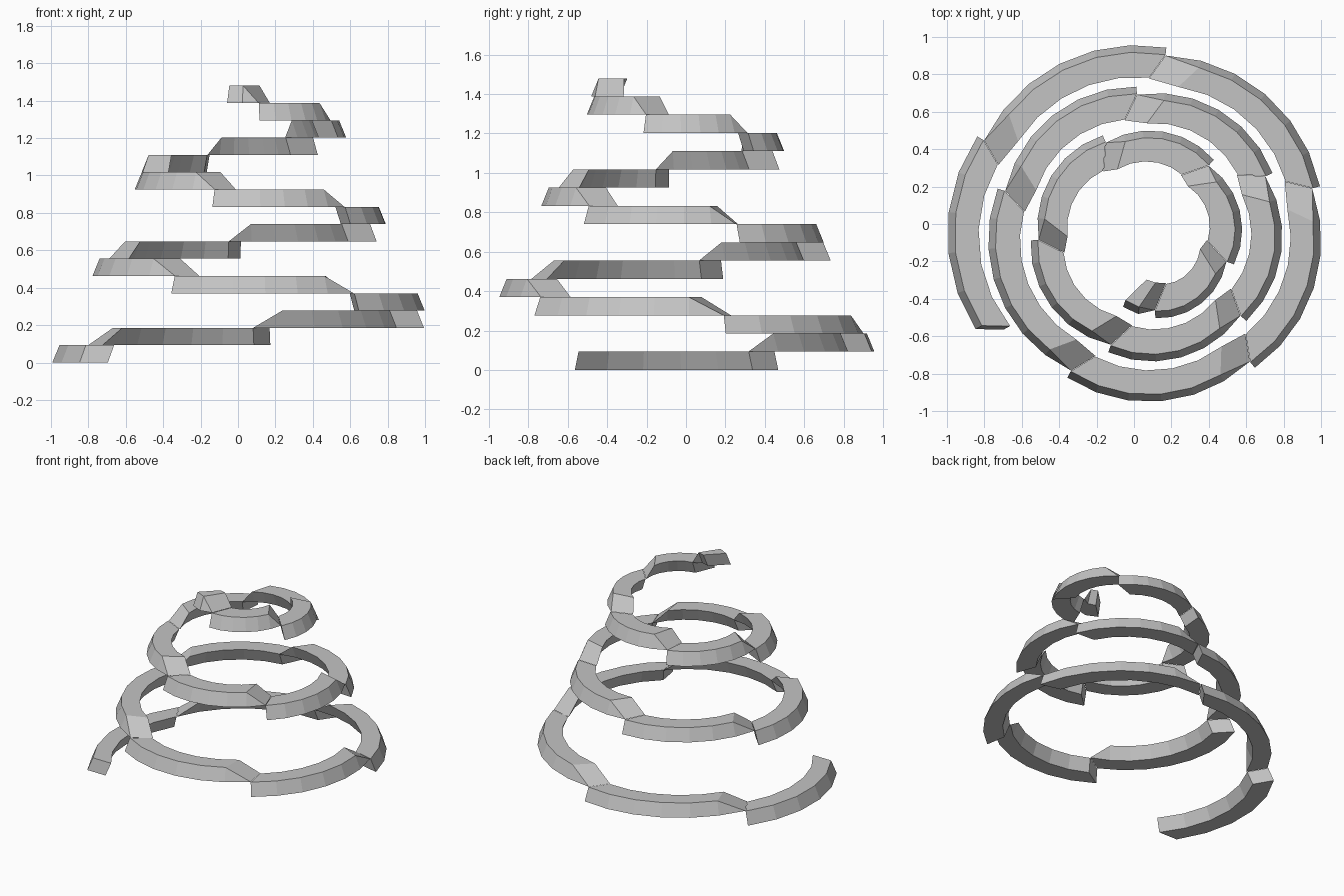
import bpy, bmesh, math

cube = bpy.data.objects.get("Cube")
if cube:
    bpy.data.objects.remove(cube)

grey = bpy.data.materials.new("light_grey")
grey.use_nodes = True
colour = (0.55, 0.55, 0.55, 1)
grey.diffuse_color = colour
grey.node_tree.nodes["Principled BSDF"].inputs["Base Color"].default_value = colour

CX, CY = 0.068, -0.055      # spiral axis
RADIUS, SHRINK = 1.066, 0.0425
RISE = 0.0925               # height of one level
WIDTH, SKEW, LEAN = 0.128, 0.075, 0.038
BULGE = 0.02                # each bar bows out in its middle

# Angles (degrees, clockwise climb) at which each level begins; last is the tip
stops = [209, 150, 84, 15.5, -51, -119, -197, -266, -334, -401,
         -468, -537, -606, -672, -739, -804, -828]


def section(bm, angle, radius, z, height):
    """Leaning, skewed cross-section; a zero height gives just its lower edge."""
    def point(depth, lift):
        r = radius - depth * WIDTH - lift * LEAN
        a = angle + depth * SKEW / r
        return bm.verts.new((CX + r * math.cos(a), CY + r * math.sin(a),
                             z + lift * RISE))
    outer, inner = point(0, 0), point(1, 0)
    if height == 0:
        return [outer, inner, inner, outer]
    return [outer, inner, point(1, height), point(0, height)]


def add_bar(level, start, end):
    """One flat curved bar; all but the lowest start with a wedge-shaped ramp."""
    bm = bmesh.new()
    steps = max(2, round((start - end) / 11.25))
    rings = []
    for j in range(steps + 1):
        t = j / steps
        bow = BULGE * (2 * t - 1) ** 2 
        angle = math.radians(start + (end - start) * t)
        height = 0 if (j == 0 and level > 0) else 1
        rings.append(section(bm, angle, RADIUS - SHRINK * level - bow,
                             RISE * level, height))
    for a, b in zip(rings, rings[1:]):
        for k in range(4):
            m = (k + 1) % 4
            corners = list(dict.fromkeys([a[k], a[m], b[m], b[k]]))
            if len(corners) > 2:
                bm.faces.new(corners)
    if level == 0:
        bm.faces.new(rings[0])
    bm.faces.new(rings[-1])
    bmesh.ops.recalc_face_normals(bm, faces=bm.faces)
    mesh = bpy.data.meshes.new(f"spiral_bar_{level + 1}")
    bm.to_mesh(mesh)
    bm.free()
    mesh.materials.append(grey)
    obj = bpy.data.objects.new(mesh.name, mesh)
    bpy.context.collection.objects.link(obj)


# Climbing spiral, one bar per level
for level, (start, end) in enumerate(zip(stops, stops[1:])):
    add_bar(level, start, end)
